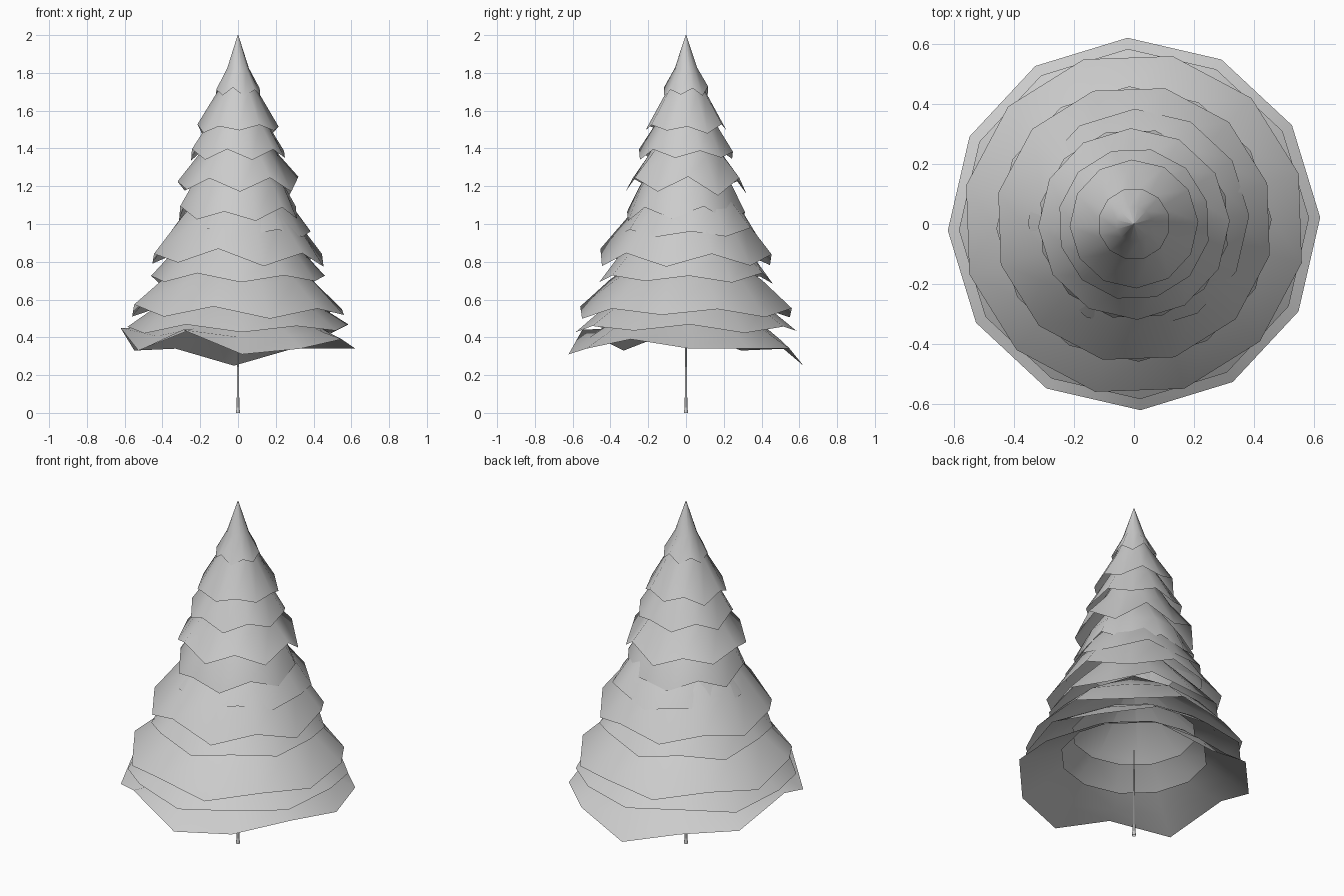
import bpy, bmesh, math, random

if "Cube" in bpy.data.objects:
    bpy.data.objects.remove(bpy.data.objects["Cube"])

random.seed(11)
N = 12


def make_mesh(name, rings, closed_top=False, angle=60):
    """Skin a stack of vertex rings with quads, optionally capped."""
    bm = bmesh.new()
    loops = [[bm.verts.new(p) for p in ring] for ring in rings]
    n = len(loops[0])
    for a, b in zip(loops, loops[1:]):
        for i in range(n):
            j = (i + 1) % n
            bm.faces.new((a[i], a[j], b[j], b[i]))
    if closed_top:
        bm.faces.new(loops[-1])
    me = bpy.data.meshes.new(name)
    bm.to_mesh(me)
    bm.free()
    ob = bpy.data.objects.new(name, me)
    bpy.context.collection.objects.link(ob)
    bpy.ops.object.select_all(action='DESELECT')
    bpy.context.view_layer.objects.active = ob
    ob.select_set(True)
    bpy.ops.object.shade_smooth_by_angle(angle=math.radians(angle))
    return ob


def ring(r, z, turn, drops=None, shift=0):
    pts = []
    for i in range(N):
        a = turn + 2 * math.pi * i / N
        pts.append((r * math.cos(a) + shift, r * math.sin(a) + shift,
                    z + (drops[i] if drops else 0)))
    return pts


# Branch skirts: rim, middle and hidden inner edge as (radius, height),
# rim raggedness, and sideways shift
tiers = [
    [(.12, 1.70), (.06, 1.82), (.002, 2.0), .03, 0],
    [(.215, 1.505), (.105, 1.70), (.05, 1.82), .03, 0],
    [(.255, 1.37), (.16, 1.53), (.07, 1.68), .04, 0],
    [(.32, 1.20), (.20, 1.37), (.10, 1.55), .05, 0],
    [(.32, 1.05), (.25, 1.20), (.12, 1.38), .045, 0],
    [(.37, .95), (.28, 1.08), (.14, 1.25), .03, .015],
    [(.465, .82), (.31, 1.03), (.16, 1.20), .05, 0],
    [(.46, .71), (.36, .83), (.22, .98), .035, 0],
    [(.575, .535), (.41, .70), (.01, .97), .04, 0],
    [(.585, .445), (.46, .54), (.33, .62), .025, 0],
]
for k, (rim, mid, top, rag, s) in enumerate(tiers):
    turn = math.radians(2 + 15 * ((k + 1) % 2))
    drops = [(rag if i % 2 == 0 else -rag) * random.uniform(.3, 1) for i in range(N)]
    soft = [d * .3 for d in drops]
    make_mesh(f"branch_skirt_{k + 1}",
              [ring(*rim, turn, drops, s), ring(*mid, turn, soft, s), ring(*top, turn)],
              closed_top=k in (0, 8))

# Lowest, most ragged skirt
rim_z = [.34, .34, .34, .25, .34, .33, .45, .33, .44, .31, .34, .39]
t = math.radians(2)
make_mesh("lowest_branch_skirt",
          [ring(.622, 0, t, rim_z),
           ring(.51, 0, t, [.41 + .35 * (z - .34) for z in rim_z]),
           ring(.39, .48, t)])

# Thin trunk with a flared foot
make_mesh("trunk", [ring(.012, 0, 0), ring(.007, .03, 0), ring(.005, .30, 0), ring(.003, .52, 0)],
          closed_top=True)
